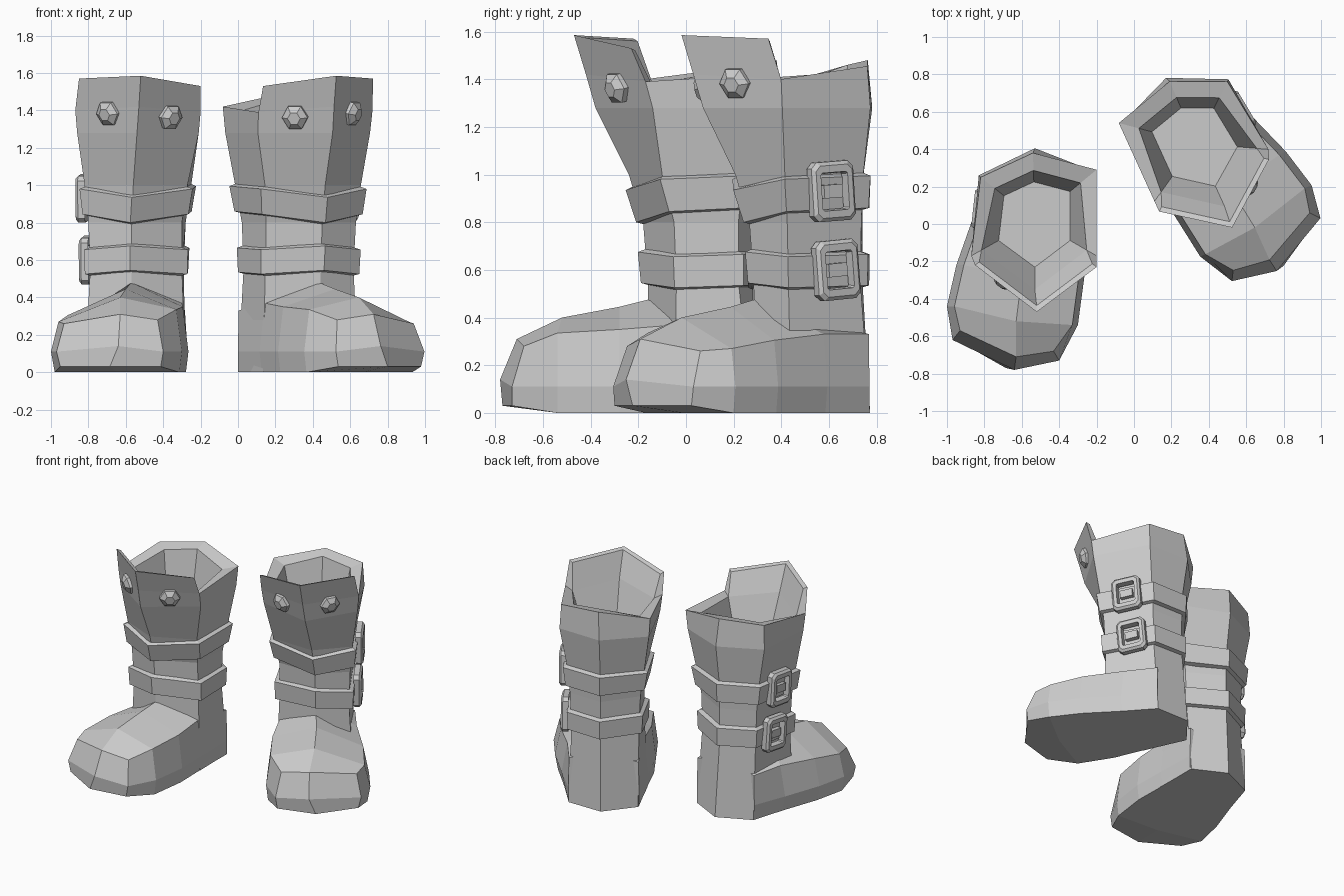
import bpy, bmesh
from math import radians, cos, sin, pi
from mathutils import Vector, Matrix

if "Cube" in bpy.data.objects:
    bpy.data.objects.remove(bpy.data.objects["Cube"])

# second boot is the first one mirrored, turned and moved
PLACE = {"left": Matrix.Identity(4),
         "right": Matrix.Translation((-0.143, 0.193, 0)) @ Matrix.Rotation(radians(24.5), 4, 'Z')
                  @ Matrix.Diagonal((-1, 1, 1, 1))}


def make(name, verts, faces):
    """Build one part for both boots."""
    for side, m in PLACE.items():
        me = bpy.data.meshes.new(f"{side}_{name}")
        me.from_pydata([m @ Vector(v) for v in verts], [], faces)
        bm = bmesh.new()
        bm.from_mesh(me)
        bmesh.ops.recalc_face_normals(bm, faces=bm.faces)
        bm.to_mesh(me)
        bm.free()
        bpy.context.collection.objects.link(bpy.data.objects.new(f"{side}_{name}", me))


def loft(rings, wrap=False):
    """Quads between equal closed rings; wrap joins last ring to first."""
    n = len(rings[0])
    k = len(rings)
    verts = [p for r in rings for p in r]
    faces = [(a * n + i, a * n + (i + 1) % n, (a + 1) % k * n + (i + 1) % n, (a + 1) % k * n + i)
             for a in range(k if wrap else k - 1) for i in range(n)]
    return verts, faces


# Shaft corners: outer front, front, inner front, inner back, back, outer back
LEVELS = [
    (0.00, [(-.82, -.10), (-.57, -.15), (-.28, -.05), (-.285, .28), (-.52, .40), (-.76, .29)]),
    (0.55, [(-.79, -.10), (-.57, -.16), (-.30, -.04), (-.29, .22), (-.53, .36), (-.75, .25)]),
    (0.80, [(-.80, -.11), (-.57, -.18), (-.30, -.05), (-.28, .22), (-.53, .36), (-.76, .25)]),
    (1.00, [(-.82, -.13), (-.56, -.24), (-.27, -.10), (-.25, .24), (-.53, .365), (-.78, .25)]),
    (1.28, [(-.86, -.16), (-.54, -.38), (-.21, -.14), (-.21, .28), (-.53, .405), (-.83, .26)]),
]
RIM = [(-.87, -.17, 1.40), (-.53, -.42, 1.42), (-.20, -.17, 1.39),
       (-.20, .29, 1.42), (-.54, .38, 1.48), (-.82, .25, 1.455)]
FLAP = [(-.85, -.22, 1.57), (-.52, -.47, 1.585), (-.20, -.23, 1.53)]
CENTRE = Vector((-.53, .02, 0))


def shrink(p, s, z):
    return (CENTRE.x + (p[0] - CENTRE.x) * s, CENTRE.y + (p[1] - CENTRE.y) * s, z)


# Shaft with raised front flap and hollow top
rings = [[(x, y, z) for x, y in pts] for z, pts in LEVELS] + [RIM]
verts, faces = loft(rings)
L = len(verts) - 6
faces.append(tuple(range(6)))
F = len(verts)
verts += FLAP
G = len(verts)
verts += [shrink(p, .93, p[2] - .01) for p in FLAP]
I = len(verts)
verts += [shrink(p, .84 if i < 3 else .74, p[2] - .02) for i, p in enumerate(RIM)]
B = len(verts)
verts += [shrink(p, .57, 1.12) for p in RIM]
for i in (0, 1):
    faces += [(L + i, L + i + 1, F + i + 1, F + i), (F + i, F + i + 1, G + i + 1, G + i),
              (G + i, G + i + 1, I + i + 1, I + i)]
for i in (0, 2):
    faces.append((L + i, F + i, G + i, I + i))
for i in range(2, 6):
    j = (i + 1) % 6
    faces.append((L + i, L + j, I + j, I + i))
for i in range(6):
    j = (i + 1) % 6
    faces.append((I + i, I + j, B + j, B + i))
faces.append(tuple(B + i for i in range(6)))
# the flap meets the rim along shared edges, so drop nothing and keep faces flat
make("boot_shaft", verts, faces)

# Foot: sections of (outer xy, inner xy, outer and inner shoulder z, ridge xyz, sole z, front pull)
SECTIONS = [
    ((-.765, .285), (-.28, .27), .33, .33, (-.54, .22, .36), 0, 0),
    ((-.855, .05), (-.27, -.03), .33, .37, (-.57, -.14, .48), 0, 0),
    ((-.95, -.22), (-.265, -.28), .305, .35, (-.60, -.28, .445), 0, 0),
    ((-1.0, -.44), (-.30, -.54), .27, .335, (-.63, -.52, .40), 0, 0),
    ((-.97, -.62), (-.40, -.73), .26, .28, (-.63, -.71, .31), .03, .05),
]
rings = []
for o, n, zo, zi, r, zs, pull in SECTIONS:
    inset = .04 if r[1] < 0 else .005
    rings.append([(o[0] + inset / 2, o[1], zs), (o[0], o[1], .11), (o[0] + inset, o[1] + pull, zo), r,
                  (n[0] - inset * .75, n[1] + pull, zi), (n[0], n[1], .11), (n[0] - inset / 3, n[1], zs),
                  ((o[0] + n[0]) / 2, r[1] if not pull else -.77, zs)])
verts, faces = loft(rings)
tip = len(verts)
base = tip - 8
verts.append((-.64, -.78, .14))
faces += [(base, base + 1, tip, base + 7), (base + 1, base + 2, base + 3, tip),
          (base + 3, base + 4, base + 5, tip), (base + 5, base + 6, base + 7, tip),
          tuple(range(8))]
make("boot_foot", verts, faces)


# Straps wrapped round the shaft
def shaft_point(i, z):
    for (z0, a), (z1, b) in zip(LEVELS, LEVELS[1:]):
        if z <= z1:
            xy = Vector(a[i]).lerp(Vector(b[i]), (z - z0) / (z1 - z0))
            return Vector((xy.x, xy.y, z))


def strap(name, tops, height):
    prof = []
    for dz, push in ((.01, -.01), (-.005, .033), (-height + .01, .03), (-height, -.01)):
        ring = []
        for i, top in enumerate(tops):
            p = shaft_point(i, top + dz)
            d = p - CENTRE
            d.z = 0
            ring.append(p + d.normalized() * push)
        prof.append(ring)
    make(name, *loft(prof, True))


strap("upper_strap", [.985, .94, .985, 1.0, 1.0, 1.0], .15)
strap("lower_strap", [.66, .68, .66, .67, .67, .67], .145)


def axes(loc, normal, roll=0):
    w = Vector(normal).normalized()
    u = Vector((0, 0, 1)).cross(w).normalized()
    m = Matrix((u, w.cross(u), w)).transposed().to_4x4()
    return Matrix.Translation(loc) @ m @ Matrix.Rotation(radians(roll), 4, 'Z')


# Buckles: chamfered frame and a prong
def octagon(a, b, c, z):
    return [(a, b - c, z), (a - c, b, z), (c - a, b, z), (-a, b - c, z),
            (-a, c - b, z), (c - a, -b, z), (a - c, -b, z), (a, c - b, z)]


def box(a, b, z0, z1):
    return [[(x, y, z) for x, y in ((-a, -b), (a, -b), (a, b), (-a, b))] for z in (z0, z1)]


for name, x, y, z, roll in (("upper", -.818, .08, .93, -4), ("lower", -.800, .11, .60, -5)):
    m = axes((x, y, z), (-1, .11, 0), roll)
    v, f = loft([octagon(.102, .125, .025, -.01), octagon(.102, .125, .025, .028),
                 octagon(.088, .110, .022, .042), octagon(.065, .08, .008, .042),
                 octagon(.06, .075, .006, .0)], True)
    make(name + "_buckle", [m @ Vector(p) for p in v], f)
    v, f = loft(box(.045, .028, -.01, .028))
    make(name + "_prong", [m @ Vector(p) for p in v], f + [(0, 1, 2, 3), (4, 5, 6, 7)])

# Hexagonal studs on the flap
for name, loc, nrm in (("outer_stud", (-.69, -.295, 1.385), (-.58, -.8, -.22)),
                       ("inner_stud", (-.365, -.285, 1.365), (.58, -.8, -.22))):
    m = axes(loc, nrm)
    v, f = loft([[(r * cos(i * pi / 3), r * sin(i * pi / 3), z) for i in range(6)]
                 for r, z in ((.07, -.02), (.07, .02), (.035, .045))])
    make(name, [m @ Vector(p) for p in v], f + [tuple(range(6)), tuple(range(12, 18))])
